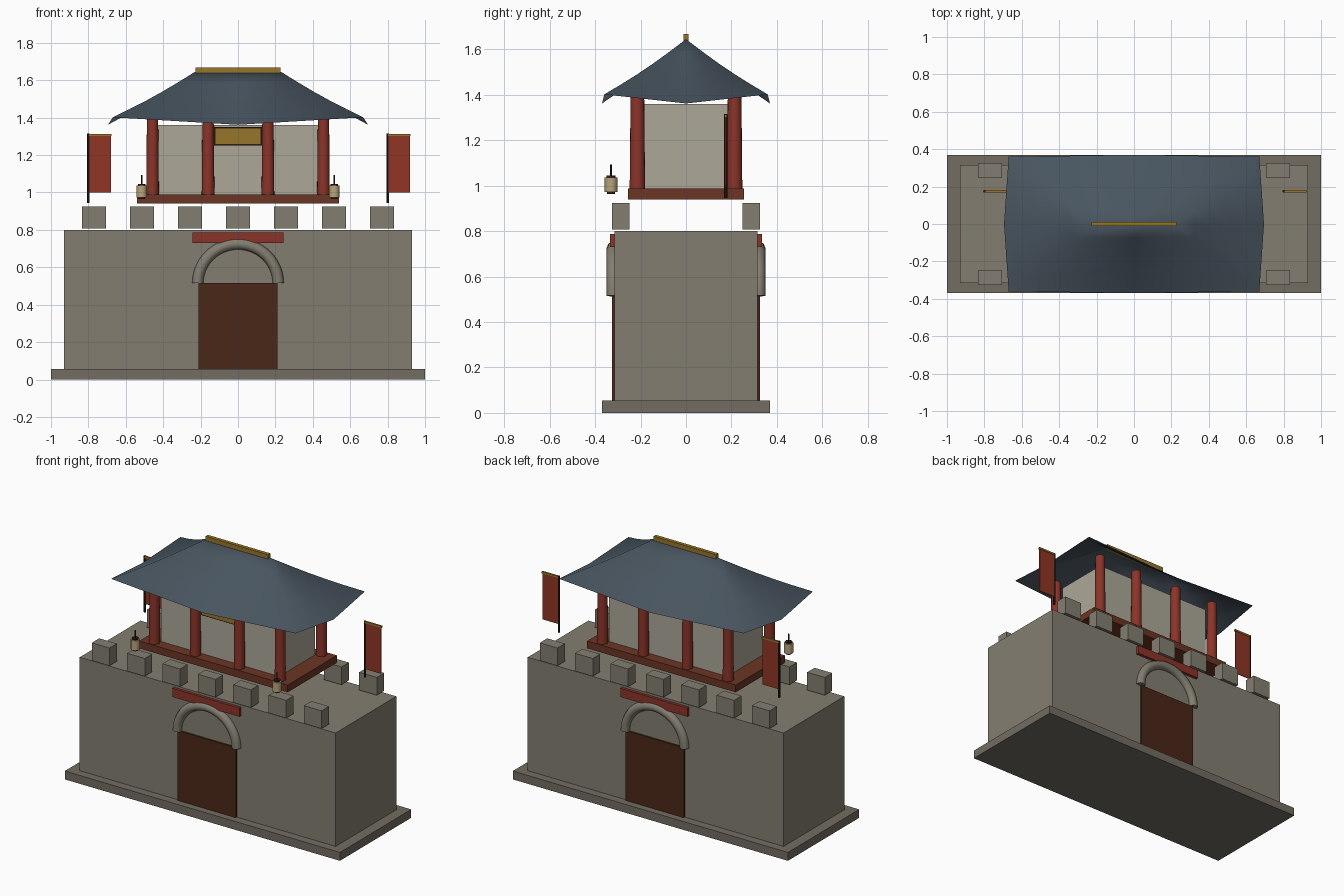
import bpy, bmesh, math

if "Cube" in bpy.data.objects:
    bpy.data.objects.remove(bpy.data.objects["Cube"])


def material(name, hexa):
    lin = [(int(hexa[i:i + 2], 16) / 255) ** 2.2 for i in (0, 2, 4)]
    m = bpy.data.materials.new(name)
    m.diffuse_color = (*lin, 1)
    m.use_nodes = True
    m.node_tree.nodes["Principled BSDF"].inputs["Base Color"].default_value = m.diffuse_color
    return m


STONE = material("stone", "827D70")
DARK_STONE = material("dark_stone", "726C62")
DOOR = material("door_wood", "4C2B1E")
DECK = material("deck_wood", "6A3828")
RED = material("red_paint", "8A372D")
PLASTER = material("plaster", "ABA697")
TILE = material("roof_tile", "4A5660")
GOLD = material("gold", "96752F")
CLOTH = material("banner_cloth", "8E3828")
PAPER = material("lantern_paper", "B8A37C")
DARK = material("dark_wood", "30221C")


def finish(ob, name, mat, smooth=None):
    ob.name = name
    ob.data.materials.append(mat)
    if smooth:
        bpy.ops.object.shade_smooth_by_angle(angle=math.radians(smooth))
    return ob


def box(name, x, y, z, mat):
    """Box from (min, max) ranges."""
    c = [(a + b) / 2 for a, b in (x, y, z)]
    bpy.ops.mesh.primitive_cube_add(size=1, location=c)
    ob = bpy.context.object
    ob.scale = [abs(b - a) for a, b in (x, y, z)]
    bpy.ops.object.transform_apply(location=False, rotation=False, scale=True)
    return finish(ob, name, mat)


def post(name, x, y, z0, z1, r0, r1, mat, sides=16):
    bpy.ops.mesh.primitive_cone_add(vertices=sides, radius1=r0, radius2=r1,
                                    depth=z1 - z0, location=(x, y, (z0 + z1) / 2))
    return finish(bpy.context.object, name, mat, 40)


# Plinth and gate block
box("plinth", (-1, 1), (-.37, .37), (0, .055), DARK_STONE)
box("gate_block", (-.93, .93), (-.315, .315), (.055, .80), STONE)

for side, s in (("front", -1), ("back", 1)):
    # Battlements
    for i in range(7):
        x = (i - 3) * .257
        box(f"{side}_merlon", (x - .064, x + .064), (s * .248, s * .325), (.807, .924), STONE)
    # Door, lintel board and arch moulding
    box(f"{side}_door", (-.212, .212), (s * .30, s * .325), (.055, .515), DOOR)
    box(f"{side}_lintel", (-.243, .243), (s * .305, s * .334), (.73, .787), RED)
    cu = bpy.data.curves.new("arch", 'CURVE')
    cu.dimensions = '3D'
    cu.bevel_depth = .03
    cu.bevel_resolution = 2
    cu.use_fill_caps = True
    sp = cu.splines.new('POLY')
    n = 24
    sp.points.add(n)
    for i, p in enumerate(sp.points):
        a = math.pi * i / n
        p.co = (.215 * math.cos(a), s * .32, .515 + .21 * math.sin(a), 1)
    arch = bpy.data.objects.new("arch", cu)
    bpy.context.collection.objects.link(arch)
    bpy.ops.object.select_all(action='DESELECT')
    arch.select_set(True)
    bpy.context.view_layer.objects.active = arch
    bpy.ops.object.convert(target='MESH')
    finish(bpy.context.object, f"{side}_arch", STONE, 50)
    # Pavilion columns
    for x in (-.457, -.16, .16, .457):
        post(f"{side}_column", x, s * .214, .985, 1.40, .034, .03, RED)

# Pavilion deck, room and plaque
box("pavilion_deck", (-.54, .54), (-.255, .255), (.94, .988), DECK)
box("pavilion_room", (-.43, .43), (-.185, .185), (.988, 1.36), PLASTER)
box("plaque_frame", (-.128, .128), (-.203, -.185), (1.25, 1.35), DARK)
box("plaque", (-.12, .12), (-.209, -.20), (1.258, 1.342), GOLD)

# Hipped roof: rings from the lifted-corner eave up to the ridge, slightly sagging
EAVE = [(.67, -.36, 1.402), (.695, 0, 1.362), (.67, .36, 1.402), (0, .37, 1.362),
        (-.67, .36, 1.402), (-.695, 0, 1.362), (-.67, -.36, 1.402), (0, -.37, 1.362)]
bm = bmesh.new()
rings = []
STEPS = 5
for k in range(STEPS + 1):
    t = k / STEPS
    ring = []
    for x, y, z in EAVE:
        rx = math.copysign(.23, x) if x else 0
        ring.append(bm.verts.new((x + (rx - x) * t, y * (1 - t),
                                  z + (1.645 - z) * t - .01 * math.sin(math.pi * t))))
    rings.append(ring)
for a, b in zip(rings, rings[1:]):
    for i in range(8):
        j = (i + 1) % 8
        bm.faces.new((a[i], a[j], b[j], b[i]))
bmesh.ops.remove_doubles(bm, verts=bm.verts, dist=1e-5)
for f in bm.faces:
    f.smooth = True
me = bpy.data.meshes.new("roof")
bm.to_mesh(me)
bm.free()
roof = bpy.data.objects.new("roof", me)
bpy.context.collection.objects.link(roof)
finish(roof, "roof", TILE)
box("roof_ridge", (-.228, .228), (-.012, .012), (1.638, 1.667), GOLD)

# Banners, both flying towards +x
for x in (-.8, .8):
    post("banner_pole", x, .175, .945, 1.315, .007, .007, DARK, 8)
    box("banner_cloth", (x + .004, x + .12), (.172, .178), (1.0, 1.306), CLOTH)
    box("banner_rod", (x - .002, x + .123), (.169, .181), (1.302, 1.314), GOLD)

# Hanging lanterns at the front corners
for x in (-.515, .515):
    post("lantern_body", x, -.33, .972, 1.037, .028, .028, PAPER, 12)
    post("lantern_bottom_cap", x, -.33, .964, .973, .018, .018, DARK, 12)
    post("lantern_top_cap", x, -.33, 1.036, 1.046, .02, .02, DARK, 12)
    post("lantern_cord", x, -.33, 1.045, 1.094, .004, .004, DARK, 6)
